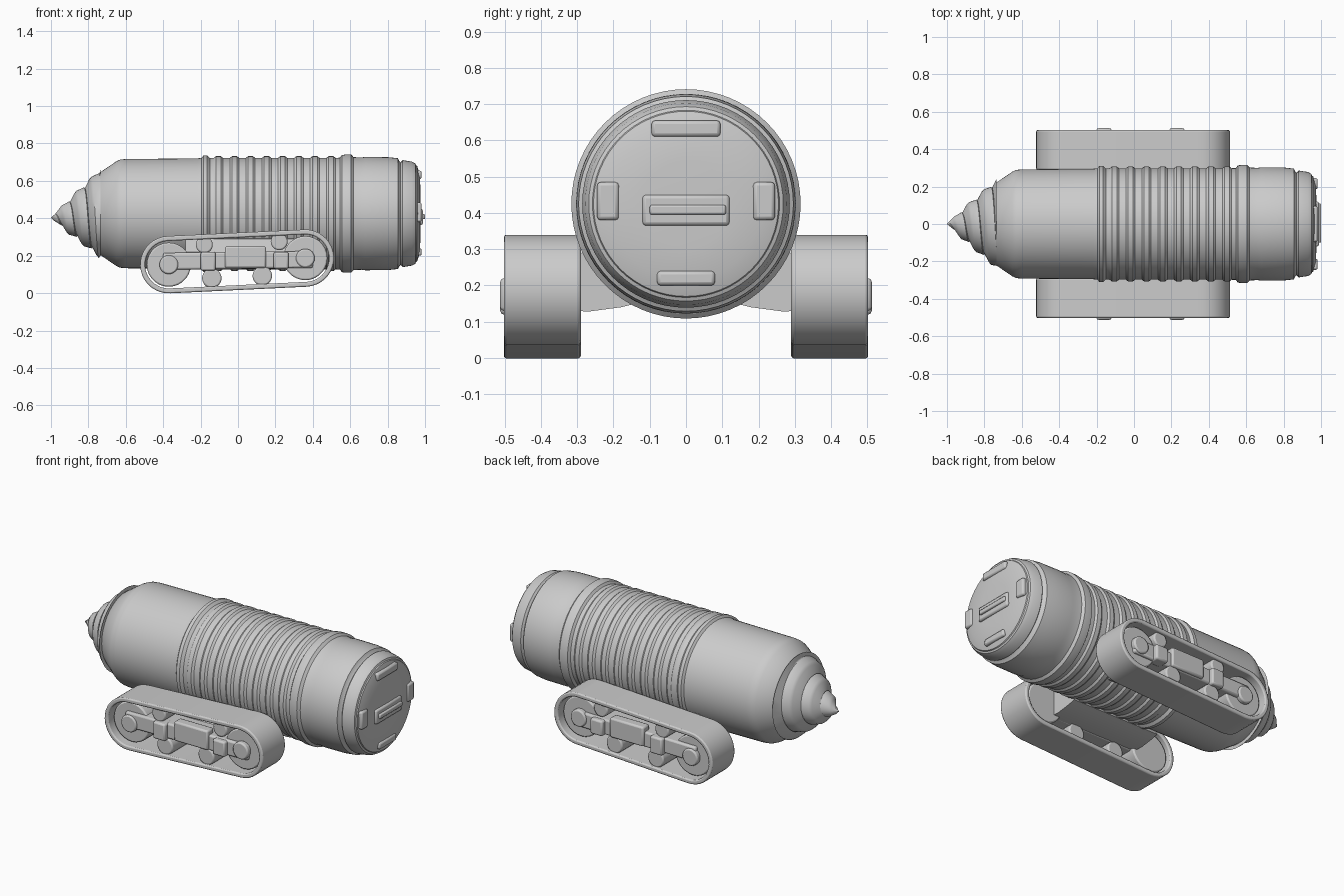
import bpy, bmesh, math
from mathutils import Vector

if "Cube" in bpy.data.objects:
    bpy.data.objects.remove(bpy.data.objects["Cube"])

CZ = 0.425  # height of the hull axis


def finish(name, bm, angle=35, bevel=0):
    bmesh.ops.remove_doubles(bm, verts=bm.verts, dist=1e-5)
    bmesh.ops.dissolve_degenerate(bm, edges=bm.edges, dist=1e-5)
    bmesh.ops.recalc_face_normals(bm, faces=bm.faces)
    me = bpy.data.meshes.new(name)
    bm.to_mesh(me)
    bm.free()
    ob = bpy.data.objects.new(name, me)
    bpy.context.collection.objects.link(ob)
    if bevel:
        m = ob.modifiers.new("bevel", 'BEVEL')
        m.width, m.segments, m.limit_method = bevel, 2, 'ANGLE'
    bpy.ops.object.select_all(action='DESELECT')
    ob.select_set(True)
    bpy.context.view_layer.objects.active = ob
    bpy.ops.object.shade_smooth_by_angle(angle=math.radians(angle))
    return ob


def lathe(name, profile, seg=64):
    """Revolve (x, radius) points about the hull axis."""
    bm = bmesh.new()
    rows = [[bm.verts.new((x, r * math.cos(2 * math.pi * k / seg), CZ + r * math.sin(2 * math.pi * k / seg)))
             for k in range(seg)] for x, r in profile]
    for a, b in zip(rows, rows[1:]):
        for k in range(seg):
            n = (k + 1) % seg
            bm.faces.new((a[k], a[n], b[n], b[k]))
    return finish(name, bm)


def prism(name, pts, y0, y1, hole=None, bevel=0):
    """Extrude an (x, z) outline along y, optionally as a ring with a hole."""
    bm = bmesh.new()
    n = len(pts)
    loops = [[bm.verts.new((x, y, z)) for x, z in p] for p in (pts, hole or []) for y in (y0, y1)]
    o0, o1, i0, i1 = loops
    pairs = [(o0, o1)]
    if hole:
        pairs += [(o1, i1), (i1, i0), (i0, o0)]
    else:
        bm.faces.new(o0)
        bm.faces.new(o1)
    for a, b in pairs:
        for k in range(n):
            m = (k + 1) % n
            bm.faces.new((a[k], a[m], b[m], b[k]))
    return finish(name, bm, bevel=bevel)


def box(name, x0, x1, y0, y1, z0, z1, bevel=0.01):
    return prism(name, [(x0, z0), (x1, z0), (x1, z1), (x0, z1)], y0, y1, bevel=bevel)


def disc(name, x, z, r, y0, y1, bevel=0.008):
    pts = [(x + r * math.cos(i * math.pi / 14), z + r * math.sin(i * math.pi / 14)) for i in range(28)]
    return prism(name, pts, y0, y1, bevel=bevel)


def capsule(a, b, r, n=18):
    """Outline of a belt wrapped around two equal wheels."""
    t = math.atan2(b[1] - a[1], b[0] - a[0])
    pts = []
    for c, start in ((b, -math.pi / 2), (a, math.pi / 2)):
        for i in range(n + 1):
            ang = t + start + math.pi * i / n
            pts.append((c[0] + r * math.cos(ang), c[1] + r * math.sin(ang)))
    return pts


# Hull: shoulder, smooth front drum, ribbed waist, rear drum
profile = [(-0.75, 0.0), (-0.75, 0.20), (-0.735, 0.222), (-0.65, 0.28), (-0.63, 0.289), (-0.60, 0.292),
           (-0.22, 0.295), (-0.195, 0.298), (-0.185, 0.311), (-0.165, 0.311), (-0.15, 0.297)]
for i in range(8):
    x = -0.15 + i * 0.086
    profile += [(x + 0.02, 0.298), (x + 0.032, 0.307), (x + 0.058, 0.307), (x + 0.07, 0.298)]
profile += [(0.545, 0.299), (0.555, 0.313), (0.575, 0.316), (0.605, 0.316), (0.618, 0.302),
            (0.66, 0.300), (0.68, 0.303), (0.80, 0.302), (0.855, 0.296), (0.862, 0.282), (0.87, 0.274),
            (0.88, 0.286), (0.93, 0.278), (0.948, 0.268), (0.952, 0.258), (0.958, 0.255),
            (0.972, 0.21), (0.976, 0.12), (0.978, 0.0)]
lathe("hull", profile)

# Drill nose: helical stepped cone
bm = bmesh.new()
SEG, PITCH = 40, 0.08
steps = [(0.0, -0.014), (0.3, 0.012), (0.45, 0.016), (0.95, -0.004)]
rows = []
for turn in range(-2, 5):
    for f, d in steps:
        row = []
        for k in range(SEG + 1):
            ang = 2 * math.pi * k / SEG
            x = -1.0 + PITCH * (turn + f + k / SEG)
            x = min(max(x, -1.0), -0.735)
            u = x + 1.0
            r = 0.86 * u + d * min(1, u / 0.08)
            row.append(bm.verts.new((x, r * math.cos(ang), CZ - 0.022 * (1 - u / 0.265) + r * math.sin(ang))))
        rows.append(row)
for a, b in zip(rows, rows[1:]):
    for k in range(SEG):
        bm.faces.new((a[k], a[k + 1], b[k + 1], b[k]))
finish("drill_nose", bm)

# Rear hatch panels and handle
box("rear_panel_top", 0.95, 0.982, -0.095, 0.095, 0.61, 0.655)
box("rear_panel_bottom", 0.95, 0.982, -0.08, 0.08, 0.20, 0.24)
for s, side in ((-1, "left"), (1, "right")):
    box("rear_panel_" + side, 0.95, 0.982, *sorted((s * 0.185, s * 0.245)), 0.38, 0.485)
box("rear_handle_base", 0.96, 0.989, -0.12, 0.12, 0.365, 0.45)
box("rear_handle", 0.97, 1.0, -0.10, 0.11, 0.395, 0.422, 0.006)

# Tracks, built for each side
A, B, R = (-0.37, 0.152), (0.36, 0.187), 0.153
outer, inner = capsule(A, B, R), capsule(A, B, R - 0.026)
for s, side in ((-1, "left"), (1, "right")):
    def ys(a, b):
        return sorted((s * a, s * b))
    prism("track_belt_" + side, outer, *ys(0.29, 0.502), hole=inner, bevel=0.007)
    # Drive wheels and hubs
    for tag, c in (("front", A), ("rear", B)):
        disc(f"{tag}_wheel_{side}", *c, 0.118, *ys(0.31, 0.465))
        disc(f"{tag}_hub_{side}", *c, 0.05, *ys(0.46, 0.495))
    # Road and return rollers
    for i, (x, z, r) in enumerate([(-0.14, 0.08, 0.052), (0.13, 0.092, 0.052),
                                   (-0.18, 0.258, 0.045), (0.22, 0.275, 0.045)]):
        disc(f"roller_{i + 1}_{side}", x, z, r, *ys(0.32, 0.485))
    # Side frame with raised plates
    prism("track_frame_" + side, [(-0.40, 0.125), (0.40, 0.135), (0.40, 0.225), (-0.40, 0.215)],
          *ys(0.33, 0.485), bevel=0.01)
    box("frame_plate_" + side, -0.07, 0.15, *ys(0.44, 0.50), 0.135, 0.25)
    box("frame_block_front_" + side, -0.20, -0.12, *ys(0.44, 0.512), 0.12, 0.22)
    box("frame_block_rear_" + side, 0.19, 0.27, *ys(0.44, 0.512), 0.13, 0.22)
    # Wedge-shaped mount joining track to hull
    bm = bmesh.new()
    sect = [(0.14, 0.15), (0.18, 0.14), (0.27, 0.128), (0.36, 0.135), (0.36, 0.22), (0.29, 0.29), (0.22, 0.30)]
    ends = [[bm.verts.new((x, s * y, z)) for y, z in sect] for x in (-0.28, 0.30)]
    for e in ends:
        bm.faces.new(e)
    for k in range(len(sect)):
        m = (k + 1) % len(sect)
        bm.faces.new((ends[0][k], ends[0][m], ends[1][m], ends[1][k]))
    finish("track_mount_" + side, bm)
